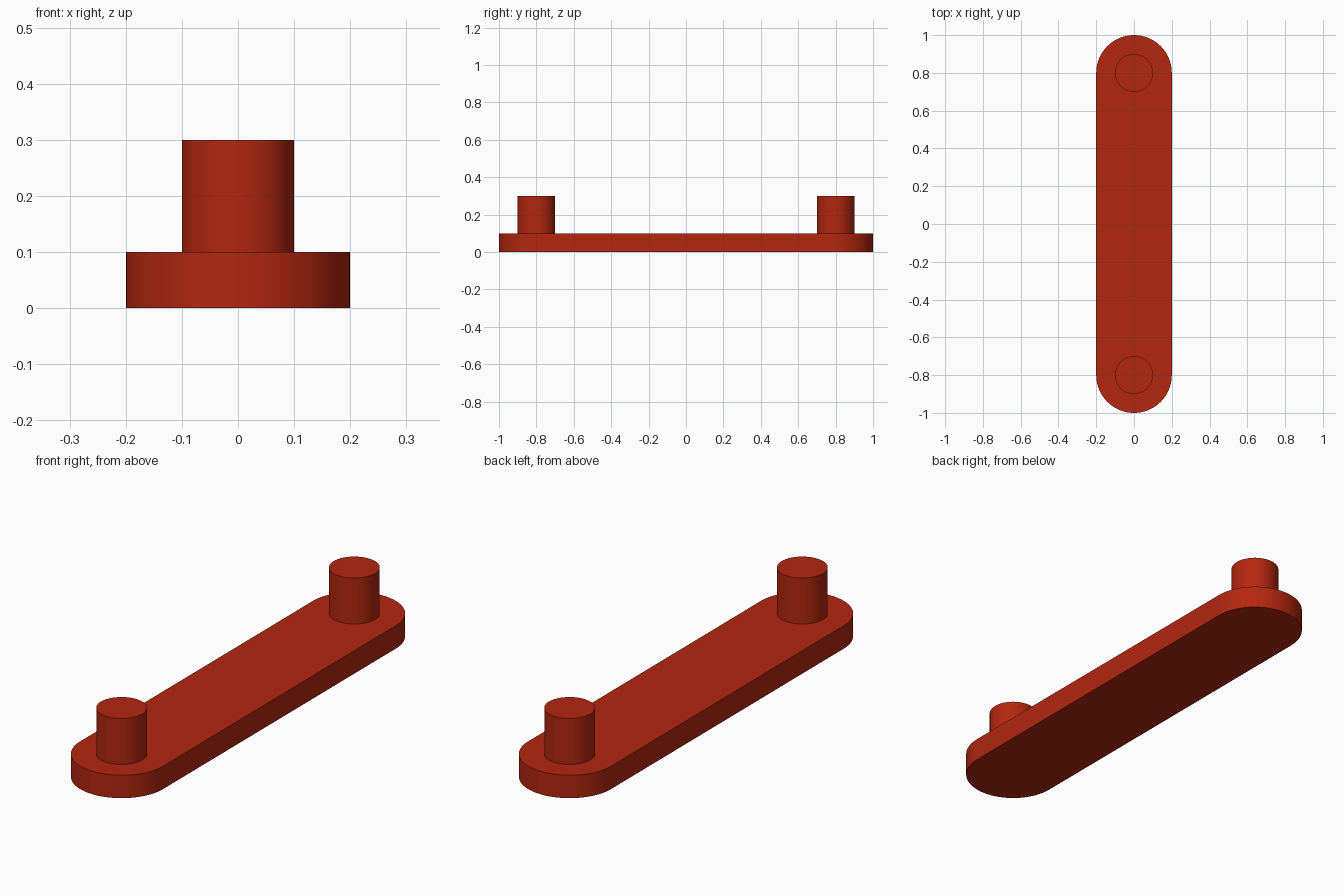
import bpy, bmesh, math

if "Cube" in bpy.data.objects:
    bpy.data.objects.remove(bpy.data.objects["Cube"])

RED = bpy.data.materials.new("brick_red")
RED.diffuse_color = (0.45, 0.02, 0.005, 1.0)
RED.use_nodes = True
RED.node_tree.nodes["Principled BSDF"].inputs["Base Color"].default_value = RED.diffuse_color


def extrude_outline(name, points, z0, z1):
    """Solid prism from a flat outline, smooth around its rounded walls."""
    bm = bmesh.new()
    face = bm.faces.new([bm.verts.new((x, y, z0)) for x, y in points])
    top = bmesh.ops.extrude_face_region(bm, geom=[face], use_keep_orig=True)["geom"]
    bmesh.ops.translate(bm, vec=(0, 0, z1 - z0),
                        verts=[v for v in top if isinstance(v, bmesh.types.BMVert)])
    bmesh.ops.recalc_face_normals(bm, faces=bm.faces)
    mesh = bpy.data.meshes.new(name)
    bm.to_mesh(mesh)
    bm.free()
    mesh.materials.append(RED)
    obj = bpy.data.objects.new(name, mesh)
    bpy.context.collection.objects.link(obj)
    bpy.ops.object.select_all(action="DESELECT")
    obj.select_set(True)
    bpy.context.view_layer.objects.active = obj
    bpy.ops.object.shade_smooth_by_angle(angle=math.radians(30))
    return obj


def arc(cy, radius, start, sweep, steps):
    return [(radius * math.cos(start + sweep * i / steps),
             cy + radius * math.sin(start + sweep * i / steps)) for i in range(steps + 1)]


# Flat bar with fully rounded ends
bar = arc(0.8, 0.2, 0, math.pi, 48) + arc(-0.8, 0.2, math.pi, math.pi, 48)
extrude_outline("link_bar", bar, 0, 0.1)

# Upright pin at each end
for name, y in (("front_pin", -0.8), ("back_pin", 0.8)):
    extrude_outline(name, arc(y, 0.1, 0, 2 * math.pi, 64)[:-1], 0.1, 0.3)
